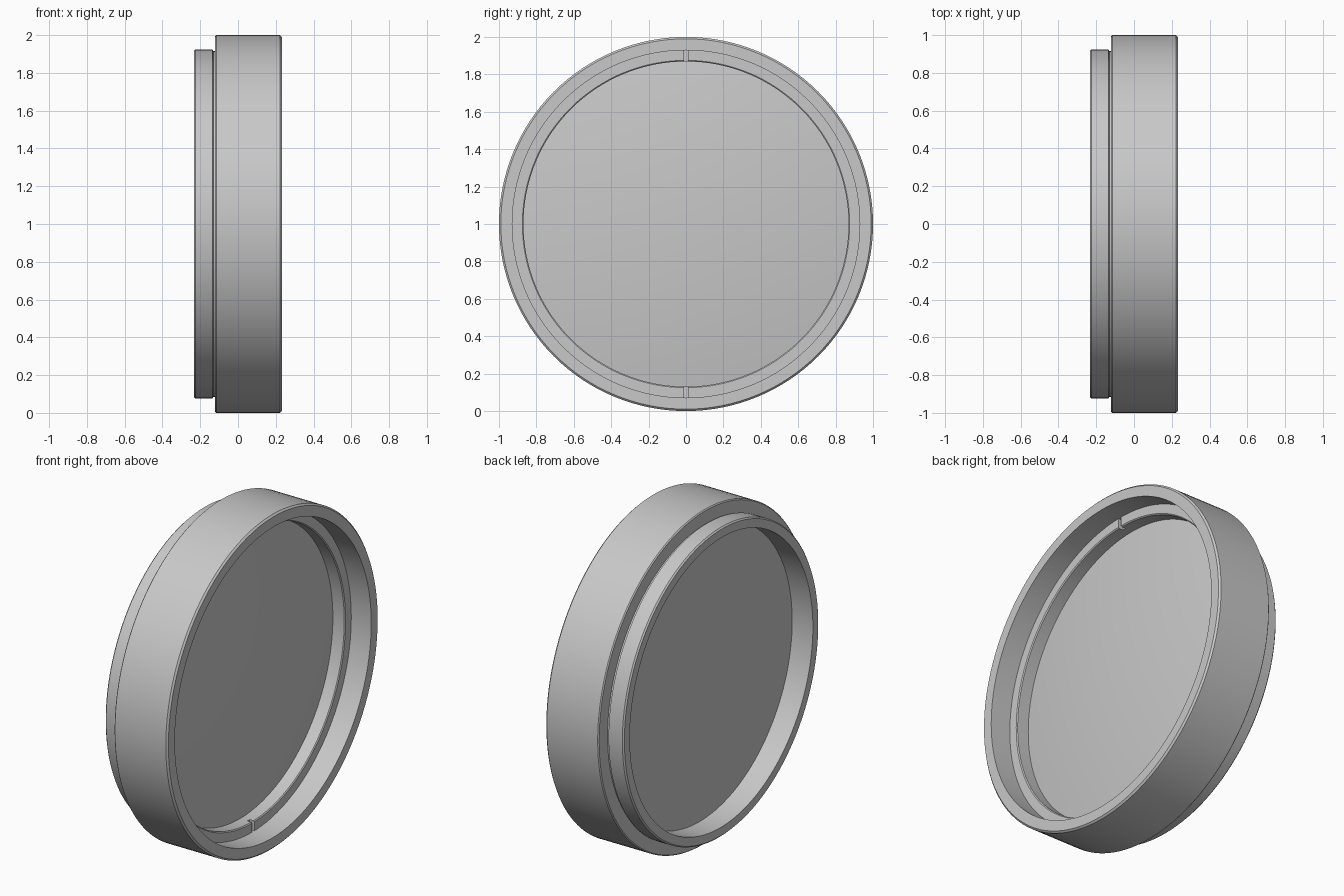
import bpy, bmesh, math
from mathutils import Vector, Matrix

SEGMENTS = 128

cube = bpy.data.objects.get("Cube")
if cube:
    bpy.data.objects.remove(cube, do_unlink=True)

grey = bpy.data.materials.new("neutral grey")
grey.use_nodes = True
grey.diffuse_color = (0.58, 0.58, 0.58, 1)
grey.node_tree.nodes["Principled BSDF"].inputs["Base Color"].default_value = grey.diffuse_color


def finish(bm, name):
    bmesh.ops.recalc_face_normals(bm, faces=bm.faces)
    mesh = bpy.data.meshes.new(name)
    bm.to_mesh(mesh)
    bm.free()
    mesh.materials.append(grey)
    obj = bpy.data.objects.new(name, mesh)
    bpy.context.collection.objects.link(obj)
    obj.location.z = 1
    return obj


def revolve(name, profile, closed=True):
    """Turn a profile of (x, radius) points around the x axis."""
    bm = bmesh.new()
    verts = [bm.verts.new((x, 0, r)) for x, r in profile]
    edges = [bm.edges.new(pair) for pair in zip(verts, verts[1:])]
    if closed:
        edges.append(bm.edges.new((verts[-1], verts[0])))
    bmesh.ops.spin(bm, geom=verts + edges, cent=(0, 0, 0), axis=(1, 0, 0),
                   angle=math.tau, steps=SEGMENTS)
    bmesh.ops.remove_doubles(bm, verts=bm.verts, dist=0.0002)
    return finish(bm, name)


def shade(obj):
    bpy.ops.object.select_all(action='DESELECT')
    obj.select_set(True)
    bpy.context.view_layer.objects.active = obj
    bpy.ops.object.shade_smooth_by_angle(angle=math.radians(30))


# Outer barrel with the narrower rear collar and a seat for the lens
barrel = revolve("barrel", [
    (0.222, 1.0), (0.232, 0.99), (0.232, 0.929),
    (0.02, 0.929), (0.02, 0.866),
    (-0.234, 0.866), (-0.234, 0.917), (-0.226, 0.925),
    (-0.135, 0.925), (-0.13, 0.915), (-0.121, 0.915),
    (-0.121, 0.994), (-0.115, 1.0)])

# Lens with a flat back and a gently domed front
LENS_RADIUS, RIM_X, BULGE, RINGS = 0.868, 0.02, 0.06, 12
dome = [(RIM_X + BULGE * (1 - (i / RINGS) ** 2), LENS_RADIUS * i / RINGS)
        for i in range(RINGS + 1)]
lens = revolve("lens", dome + [(-0.097, LENS_RADIUS), (-0.097, 0)], closed=False)

# Retaining ring in front of the lens
ring = revolve("retaining_ring", [
    (0.02, 0.931), (0.1, 0.931), (0.1, 0.875), (0.095, 0.869), (0.02, 0.869)])

# Two spanner slots, at the top and the bottom of the ring
bm = bmesh.new()
for side in (1, -1):
    bmesh.ops.create_cube(bm, matrix=Matrix.Translation(Vector((0.1, 0, side * 0.9)))
                          @ Matrix.Diagonal((0.06, 0.022, 0.12, 1)))
cutter = finish(bm, "slot_cutter")
cutter.hide_render = True
slots = ring.modifiers.new("slots", 'BOOLEAN')
slots.operation = 'DIFFERENCE'
slots.solver = 'EXACT'
slots.object = cutter
bpy.ops.object.select_all(action='DESELECT')
ring.select_set(True)
bpy.context.view_layer.objects.active = ring
bpy.ops.object.modifier_apply(modifier=slots.name)
bpy.data.objects.remove(cutter, do_unlink=True)

for part in (barrel, lens, ring):
    shade(part)
